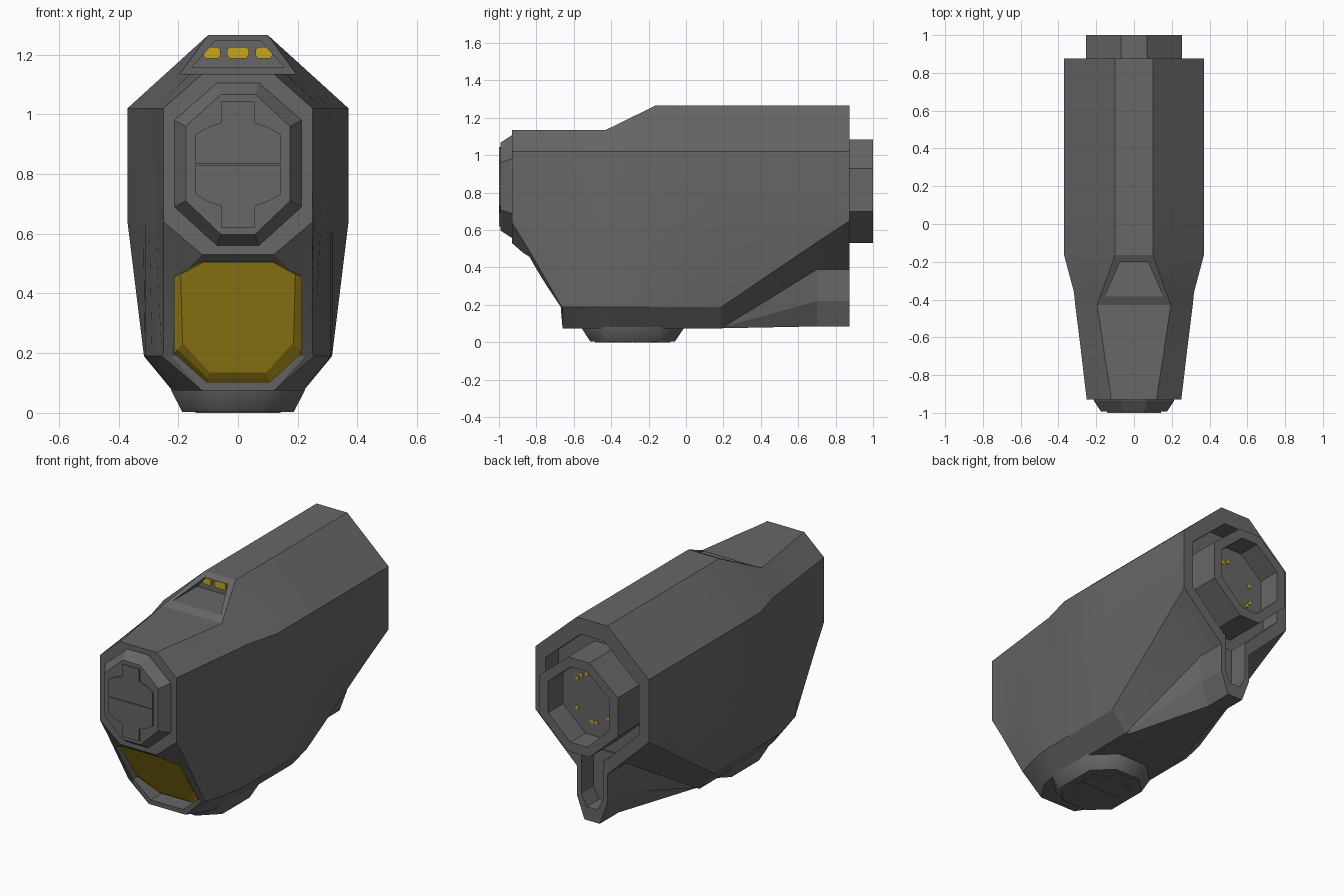
import bpy, bmesh
from math import radians

cube = bpy.data.objects.get("Cube")
if cube:
    bpy.data.objects.remove(cube, do_unlink=True)


def material(name, rgb):
    m = bpy.data.materials.new(name)
    m.use_nodes = True
    m.diffuse_color = (*rgb, 1)
    m.node_tree.nodes["Principled BSDF"].inputs["Base Color"].default_value = (*rgb, 1)
    return m


GREY = material("dark grey", (0.135, 0.135, 0.135))
AMBER = material("amber", (0.57, 0.38, 0.013))


def full(half):
    """Mirror a right-hand half outline (top to bottom) into a closed outline."""
    return half + [(-x, z) for x, z in reversed(half)]


def upright(half, y):
    return [(x, y, z) for x, z in full(half)]


def scaled(half, sx, sz, mid):
    return [(x * sx, mid + (z - mid) * sz) for x, z in half]


def loft(name, rings, mat, ends=(True, True)):
    """Skin a row of equal-sized rings, closing the chosen ends."""
    bm = bmesh.new()
    rows = [[bm.verts.new(p) for p in ring] for ring in rings]
    n = len(rows[0])
    for a, b in zip(rows, rows[1:]):
        for i in range(n):
            j = (i + 1) % n
            bm.faces.new((a[i], a[j], b[j], b[i]))
    for row, close in zip((rows[0], rows[-1]), ends):
        if close:
            bm.faces.new(row)
    bmesh.ops.recalc_face_normals(bm, faces=bm.faces)
    mesh = bpy.data.meshes.new(name)
    bm.to_mesh(mesh)
    bm.free()
    mesh.materials.append(mat)
    ob = bpy.data.objects.new(name, mesh)
    bpy.context.collection.objects.link(ob)
    return ob


def soften(ob, angle):
    bpy.ops.object.select_all(action='DESELECT')
    ob.select_set(True)
    bpy.context.view_layer.objects.active = ob
    bpy.ops.object.shade_smooth_by_angle(angle=radians(angle))


def cut(target, cutter):
    cutter.hide_render = True
    cutter.hide_viewport = True
    cutter.display_type = 'WIRE'
    mod = target.modifiers.new("cut", 'BOOLEAN')
    mod.operation = 'DIFFERENCE'
    mod.solver = 'EXACT'
    mod.object = cutter


# Main housing: roof edge, shoulder, waist, lower wall edge, belly edge per station
stations = [
    (-0.93, [(0.12, 1.135), (0.25, 1.02), (0.25, 0.75), (0.25, 0.64), (0.12, 0.53)]),
    (-0.85, [(0.13, 1.135), (0.26, 1.02), (0.26, 0.70), (0.25, 0.51), (0.19, 0.46)]),
    (-0.67, [(0.16, 1.135), (0.281, 1.02), (0.278, 0.64), (0.25, 0.20), (0.225, 0.19)]),
    (-0.66, [(0.16, 1.135), (0.282, 1.02), (0.279, 0.64), (0.255, 0.19), (0.12, 0.075)]),
    (-0.54, [(0.178, 1.135), (0.297, 1.02), (0.297, 0.64), (0.288, 0.19), (0.20, 0.075)]),
    (-0.43, [(0.195, 1.135), (0.311, 1.02), (0.311, 0.64), (0.311, 0.19), (0.22, 0.075)]),
    (-0.36, [(0.17, 1.169), (0.318, 1.02), (0.318, 0.64), (0.315, 0.19), (0.22, 0.075)]),
    (-0.165, [(0.10, 1.265), (0.37, 1.02), (0.37, 0.64), (0.315, 0.19), (0.22, 0.075)]),
    (0.19, [(0.10, 1.265), (0.37, 1.02), (0.37, 0.64), (0.315, 0.19), (0.22, 0.075)]),
    (0.70, [(0.10, 1.265), (0.37, 1.02), (0.37, 0.68), (0.355, 0.535), (0.10, 0.39)]),
    (0.875, [(0.10, 1.265), (0.37, 1.02), (0.37, 0.70), (0.37, 0.65), (0.10, 0.39)]),
]
body = loft("housing", [upright(h, y) for y, h in stations], GREY)
soften(body, 18)

# Pocket in the sloping step of the roof, running back under the roof edge
pocket = [(0.075, 1.247), (0.155, 1.157)]
cut(body, loft("pocket_cutter", [upright(pocket, y) for y in (-0.6, -0.16)], GREY))

# Three small indicator lights on the back wall of the pocket
for side, x in (("right", -0.087), ("middle", 0), ("left", 0.087)):
    w, c = 0.036 if x == 0 else 0.028, 0.009
    half = [(w - c, 1.226), (w, 1.217), (w, 1.196), (w - c, 1.187)]
    ring = [(px + x, pz) for px, pz in full(half)]
    loft(side + "_indicator", [[(px, y, pz) for px, pz in ring] for y in (-0.167, -0.158)], AMBER)

# Tail fin under the back
fin = loft("tail_fin", [
    upright([(0.22, 0.085), (0.215, 0.08), (0.20, 0.075)], 0.19),
    upright([(0.10, 0.41), (0.10, 0.22), (0.05, 0.085)], 0.70),
    upright([(0.10, 0.41), (0.10, 0.22), (0.05, 0.085)], 0.875)], GREY)

# Recess around the eyepiece, and the slot down the fin
recess = [(0.075, 1.17), (0.305, 0.97), (0.305, 0.68), (0.08, 0.46)]
slot = [(0.07, 0.55), (0.07, 0.23), (0.035, 0.163)]
recess_cutter = loft("recess_cutter", [upright(recess, y) for y in (0.75, 1.05)], GREY)
slot_cutter = loft("slot_cutter", [upright(slot, y) for y in (0.76, 1.05)], GREY)
cut(body, recess_cutter)
cut(body, slot_cutter)
cut(fin, slot_cutter)

# Eyepiece ring with a sunken floor
eye = [(0.07, 1.085), (0.255, 0.93), (0.255, 0.70), (0.07, 0.53)]
inner = scaled(eye, 0.78, 0.8, 0.81)
loft("eyepiece", [upright(eye, 0.74), upright(eye, 1.0),
                  upright(inner, 1.0), upright(inner, 0.86)], GREY)

# Small tick marks on the eyepiece floor
for i, (x, z) in enumerate([(0.105, 0.90), (0.08, 0.925), (0.045, 0.94),
                            (0.107, 0.727), (0.01, 0.668), (-0.02, 0.668),
                            (-0.095, 0.712), (-0.115, 0.735), (-0.11, 0.84)]):
    tick = [(0.010, 0.010), (0.010, -0.010)]
    loft(f"tick_{i + 1}", [[(px + x, y, pz + z) for px, pz in full(tick)]
                           for y in (0.859, 0.864)], AMBER)

# Slanted window opening in the lower front
window = [(0.12, 0.505), (0.213, 0.457), (0.213, 0.20), (0.105, 0.103)]
pane_rim = [(0.119, 0.504), (0.205, 0.460), (0.202, 0.212), (0.1, 0.115)]
pane = [(0.118, 0.503), (0.192, 0.464), (0.186, 0.235), (0.095, 0.136)]


def slanted(half, depth):
    """Outline laid on the sloping front, set back by a depth."""
    return [(x, -0.85 + (0.46 - z) * 0.667 + depth, z) for x, z in full(half)]


cut(body, loft("window_cutter", [upright(window, -1.2), slanted(window, 0.06)], GREY))
loft("window_glass", [slanted(window, 0.059), slanted(pane_rim, 0.036),
                      slanted(pane, 0.022)], AMBER, (False, True))

# Front lens housing
lens = [(0.07, 1.105), (0.213, 0.98), (0.213, 0.69), (0.07, 0.56)]
face = scaled(lens, 0.82, 0.86, 0.832)
loft("lens_housing", [upright(lens, -0.92), upright(lens, -0.935),
                      upright(face, -0.993)], GREY)

# Round foot under the belly
foot = [(0.10, 0.275), (0.225, 0.155), (0.225, -0.155), (0.10, -0.275)]


def level(half, z):
    return [(x, y - 0.285, z) for x, y in full(half)]


foot_ob = loft("foot", [level(foot, 0.10), level(foot, 0.078),
                        level(scaled(foot, 0.83, 0.82, 0), 0.003)], GREY)
soften(foot_ob, 45)

# Split cover plates on the lens and the foot
for name, sign in (("upper", 1), ("lower", -1)):
    half = [(0.055, 0.213), (0.055, 0.14), (0.1, 0.125), (0.143, 0.1), (0.143, 0.002)]
    pts = [(x, z * sign) for x, z in full(half)]
    loft(name + "_lens_cover", [[(x, y, z + 0.832) for x, z in pts]
                                for y in (-0.992, -1.0)], GREY)
    loft(name + "_foot_cover", [[(x, z * 0.95 - 0.285, h) for x, z in pts]
                                for h in (0.004, 0.0)], GREY)
